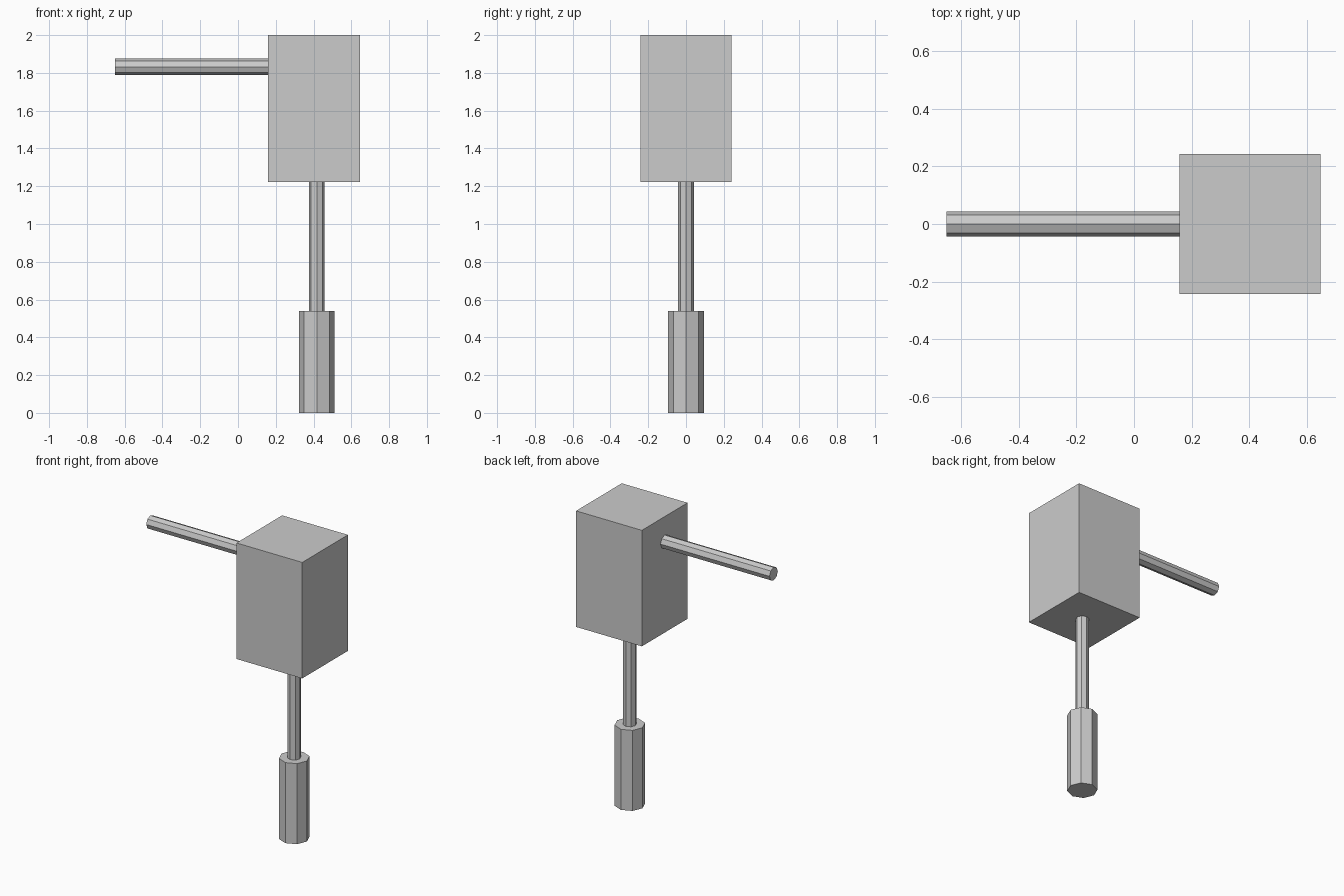
import bpy
from math import pi

if "Cube" in bpy.data.objects:
    bpy.data.objects.remove(bpy.data.objects["Cube"])

AXIS_X = 0.417  # shared axis of the lower rod and grip


def rod(name, radius, length, centre, rotation=(0, 0, 0)):
    """Flat-shaded eight-sided bar."""
    bpy.ops.mesh.primitive_cylinder_add(vertices=8, radius=radius, depth=length,
                                        location=centre, rotation=rotation)
    bpy.context.object.name = name
    bpy.ops.object.transform_apply(location=False, rotation=True, scale=True)


# Main block
bpy.ops.mesh.primitive_cube_add(size=1, location=(0.402, 0, 1.611))
block = bpy.context.object
block.name = "block"
block.scale = (0.488, 0.484, 0.778)
bpy.ops.object.transform_apply(location=False, rotation=False, scale=True)

# Grip standing on the ground
rod("grip", 0.094, 0.54, (AXIS_X, 0, 0.27))

# Rod between grip and block
rod("lower_rod", 0.042, 0.684, (AXIS_X, 0, 0.881))

# Horizontal rod out of the block's left side
rod("side_rod", 0.044, 0.81, (-0.245, 0, 1.832), (0, pi / 2, 0))
